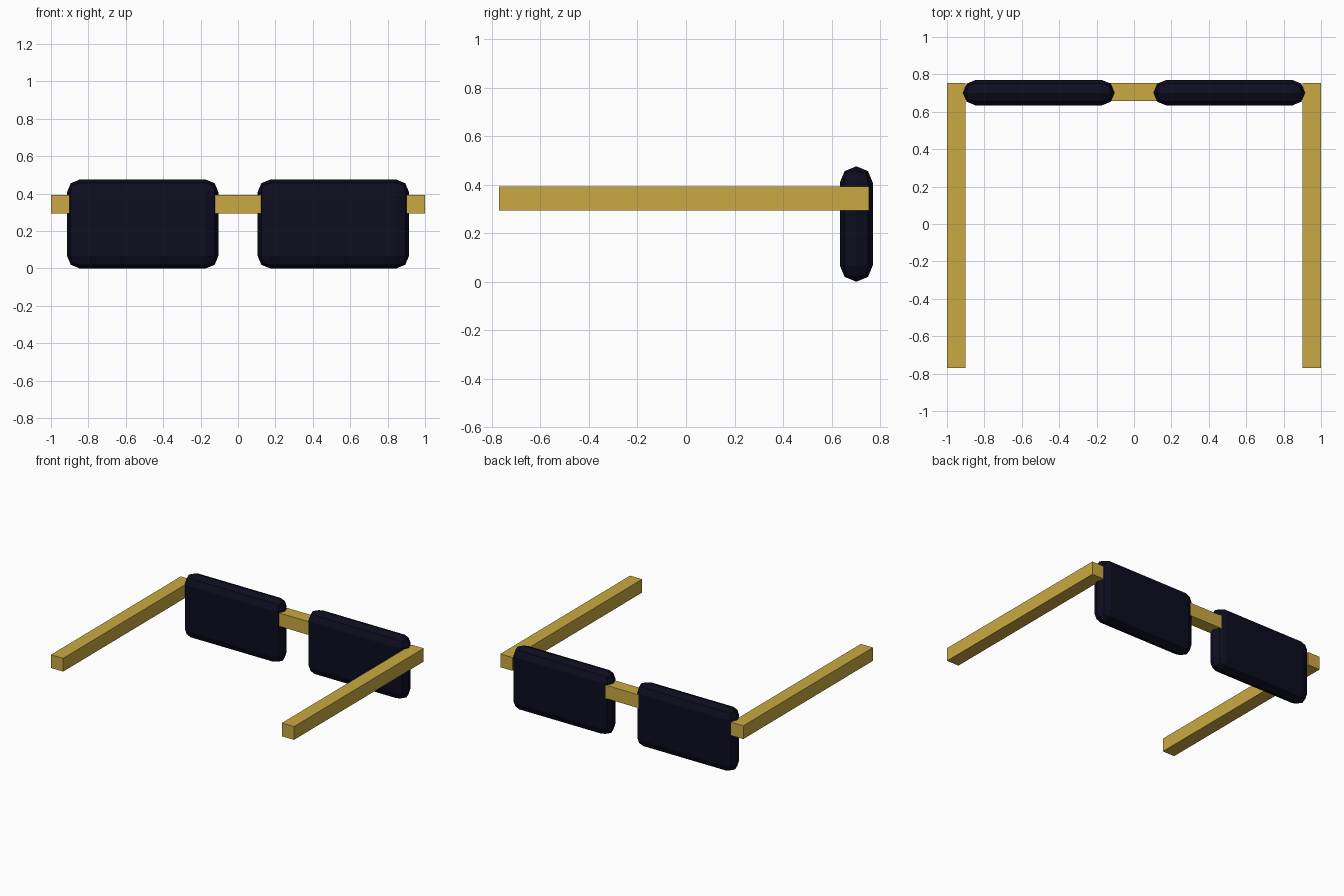
import bpy

cube = bpy.data.objects.get("Cube")
if cube:
    bpy.data.objects.remove(cube, do_unlink=True)


def material(name, color):
    mat = bpy.data.materials.new(name)
    mat.use_nodes = True
    mat.diffuse_color = color
    bsdf = mat.node_tree.nodes["Principled BSDF"]
    bsdf.inputs["Base Color"].default_value = color
    return mat


def box(name, low, high, mat):
    """Add a box spanning two opposite corners."""
    center = [(a + b) / 2 for a, b in zip(low, high)]
    bpy.ops.mesh.primitive_cube_add(size=1, location=center)
    obj = bpy.context.object
    obj.name = name
    obj.scale = [b - a for a, b in zip(low, high)]
    bpy.ops.object.transform_apply(location=False, rotation=False, scale=True)
    obj.data.materials.append(mat)
    return obj


gold = material("gold", (0.59, 0.40, 0.054, 1))
dark = material("dark navy", (0.004, 0.004, 0.014, 1))

BAR_LOW, BAR_HIGH = 0.294, 0.393
BAR_FRONT, BAR_BACK = 0.658, 0.755

for side, sign in (("left", 1), ("right", -1)):
    # Rounded lens, faceted around its whole rim
    x = sorted((sign * 0.105, sign * 0.914))
    lens = box(side + "_lens", (x[0], 0.634, 0), (x[1], 0.77, 0.475), dark)
    bevel = lens.modifiers.new("rounded rim", "BEVEL")
    bevel.width = 0.067
    bevel.segments = 2
    bevel.limit_method = "NONE"

    # Straight temple arm
    x = sorted((sign * 0.9, sign * 1.0))
    box(side + "_arm", (x[0], -0.77, BAR_LOW), (x[1], BAR_BACK, BAR_HIGH), gold)

# Bridge between the lenses, sunk into both
box("bridge", (-0.2, BAR_FRONT, BAR_LOW), (0.2, BAR_BACK, BAR_HIGH), gold)
